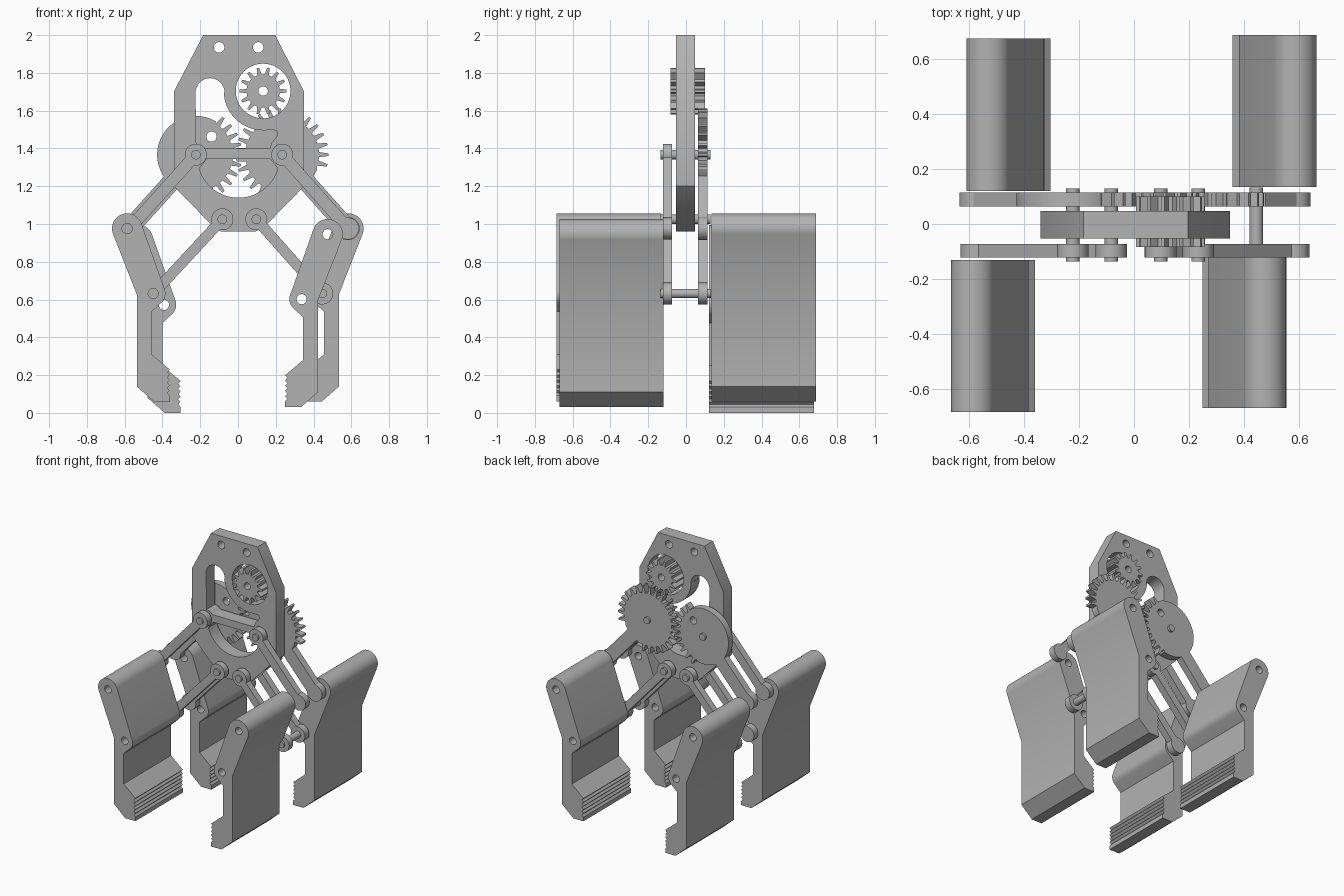
import bpy, bmesh
from math import sin, cos, pi, radians, atan2, hypot

if "Cube" in bpy.data.objects:
    bpy.data.objects.remove(bpy.data.objects["Cube"], do_unlink=True)

GREY = (0.45, 0.45, 0.45, 1)
grey = bpy.data.materials.new("plain grey")
grey.use_nodes = True
grey.diffuse_color = GREY
grey.node_tree.nodes["Principled BSDF"].inputs["Base Color"].default_value = GREY


def arc(cx, cz, r, a0, a1, n=16):
    """Points along an arc, angles in degrees."""
    return [(cx + r * cos(radians(a0 + (a1 - a0) * i / n)),
             cz + r * sin(radians(a0 + (a1 - a0) * i / n))) for i in range(n + 1)]


def circle(cx, cz, r, n=32):
    return arc(cx, cz, r, 0, 360, n)[:-1]


def plate(name, loops, y0, y1):
    """Extrude an outline with holes, drawn in x and z, from y0 to y1."""
    curve = bpy.data.curves.new(name, "CURVE")
    curve.dimensions = "2D"
    curve.fill_mode = "BOTH"
    curve.extrude = (y1 - y0) / 2
    for loop in loops:
        spline = curve.splines.new("POLY")
        spline.points.add(len(loop) - 1)
        for point, (x, z) in zip(spline.points, loop):
            point.co = (x, z, 0, 1)
        spline.use_cyclic_u = True
    temp = bpy.data.objects.new(name + "_outline", curve)
    bpy.context.collection.objects.link(temp)
    graph = bpy.context.evaluated_depsgraph_get()
    mesh = bpy.data.meshes.new_from_object(temp.evaluated_get(graph))
    bpy.data.objects.remove(temp, do_unlink=True)
    bpy.data.curves.remove(curve)

    bm = bmesh.new()
    bm.from_mesh(mesh)
    bmesh.ops.remove_doubles(bm, verts=bm.verts, dist=0.00002)
    for v in bm.verts:
        x, z, d = v.co
        v.co = (x, (y0 + y1) / 2 - d, z)
    bmesh.ops.recalc_face_normals(bm, faces=bm.faces)
    bm.to_mesh(mesh)
    bm.free()
    mesh.shade_smooth()
    mesh.set_sharp_from_angle(angle=radians(30))
    mesh.materials.clear()
    mesh.materials.append(grey)
    obj = bpy.data.objects.new(name, mesh)
    bpy.context.collection.objects.link(obj)
    return obj


def gear_outline(cx, cz, teeth, outer, root, toothed=lambda a: True, blank=0.0):
    """Gear profile; sectors that are not toothed use the blank radius."""
    pts = []
    step = 360 / teeth
    for i in range(teeth):
        mid = (i * step + 180) % 360 - 180
        shape = [(-0.5, root), (-0.3, root), (-0.12, outer), (0.12, outer), (0.3, root)]
        for f, r in shape:
            a = radians(mid + f * step)
            r = r if toothed(mid) else blank
            pts.append((cx + r * cos(a), cz + r * sin(a)))
    return pts


def link(name, a, b, half, boss, y0, y1):
    """Bar with a round boss at each end."""
    ang = atan2(b[1] - a[1], b[0] - a[0])
    deg = ang * 180 / pi
    spread = math_angle = 180 - 180 / pi * atan2(half, (boss * boss - half * half) ** 0.5)
    near = arc(a[0], a[1], boss, deg + 180 - spread, deg + 180 + spread, 24)
    far = arc(b[0], b[1], boss, deg - spread, deg + spread, 24)
    plate(name, [near + far], y0, y1)


# Layers and pivots
FRONT, BACK = (-0.123, -0.073), (0.063, 0.114)
BODY = (-0.053, 0.047)
UPPER = {"right": (-0.223, 1.367), "left": (0.234, 1.367)}
LOWER = {"right": (-0.083, 1.025), "left": (0.097, 1.025)}
ELBOW = {"right": (-0.575, 0.976), "left": (0.582, 0.976)}
KNEE = {"right": (-0.448, 0.632), "left": (0.446, 0.632)}
PINION = (0.133, 1.704)

# Body plate with slot, pinion window and lower window
outline = [(-0.184, 2), (-0.34, 1.7), (-0.34, 1.2), (-0.12, 0.975), (-0.09, 0.96),
           (0.09, 0.96), (0.13, 0.975), (0.35, 1.2), (0.35, 1.7), (0.197, 2)]
slot = (arc(-0.148, 1.695, 0.077, 180, 0) + arc(*PINION, 0.208, 182, 270)
        + arc(0.19, 1.477, 0.02, 90, -45, 6) + [(0.178, 1.43), (0.168, 1.4), (-0.17, 1.4)]
        + arc(*UPPER["right"], 0.058, 40, 88, 6))
window = arc(0.003, 1.357, 0.218, 197, 343, 28) + [(0.17, 1.345), (-0.165, 1.345)]
plate("body_plate", [outline, slot, window, circle(*PINION, 0.145, 40),
                     circle(-0.1, 1.935, 0.028), circle(0.107, 1.935, 0.028)], *BODY)

# Drive gears
plate("pinion", [gear_outline(*PINION, 14, 0.125, 0.088), circle(*PINION, 0.025)],
      -0.083, 0.1)
plate("drive_gear", [gear_outline(*UPPER["left"], 27, 0.245, 0.195,
      lambda a: not -80 < a < -26, 0.2)], *BACK)
px, pz = UPPER["right"]
plate("driven_gear", [gear_outline(px, pz, 27, 0.245, 0.195,
      lambda a: -75 < a < 55, 0.205),
      circle(px + 0.083, pz + 0.096, 0.027), circle(px - 0.083, pz - 0.096, 0.027)], *BACK)

# Links and bolts on each side
for side in ("right", "left"):
    link(side + "_front_upper_link", UPPER[side], ELBOW[side], 0.032, 0.058, *FRONT)
    link(side + "_back_gear_arm", UPPER[side], ELBOW[side], 0.048, 0.062, *BACK)
    for layer, span in (("front", FRONT), ("back", BACK)):
        link(f"{side}_{layer}_lower_link", LOWER[side], KNEE[side], 0.028, 0.058, *span)
    plate(side + "_upper_bolt", [circle(*UPPER[side], 0.025)], -0.136, 0.13)
    plate(side + "_lower_bolt", [circle(*LOWER[side], 0.025)], -0.136, 0.13)
plate("left_knee_pin", [circle(*KNEE["left"], 0.025)], -0.136, 0.133)


def claw(name, head, inward, y0, y1):
    """Gripper finger with a round head, a knee hole and a ribbed tip."""
    knee = (0.138, -0.344)
    ribs = []
    for i in range(5):
        z = -0.885 + i * 0.0276
        ribs += [(0.226, z), (0.213, z + 0.0138)]
    side = (arc(0, 0, 0.08, 22, 202, 24)
            + [(0.051, -0.349), (0.051, -0.836), (0.142, -0.916), (0.226, -0.916)]
            + ribs + [(0.226, -0.747), (0.13, -0.666), (0.13, -0.44)]
            + arc(*knee, 0.065, -45, 22, 8))
    loops = [side, circle(0, 0, 0.027), circle(*knee, 0.027)]
    plate(name, [[(head[0] + inward * x, head[1] + z) for x, z in loop] for loop in loops],
          y0, y1)


# Four gripper claws
claw("right_front_claw", (-0.587, 0.976), 1, -0.686, -0.131)
claw("right_back_claw", (-0.53, 0.916), 1, 0.121, 0.677)
claw("left_front_claw", (0.475, 0.946), -1, -0.671, -0.119)
claw("left_back_claw", (0.585, 0.976), -1, 0.134, 0.688)
